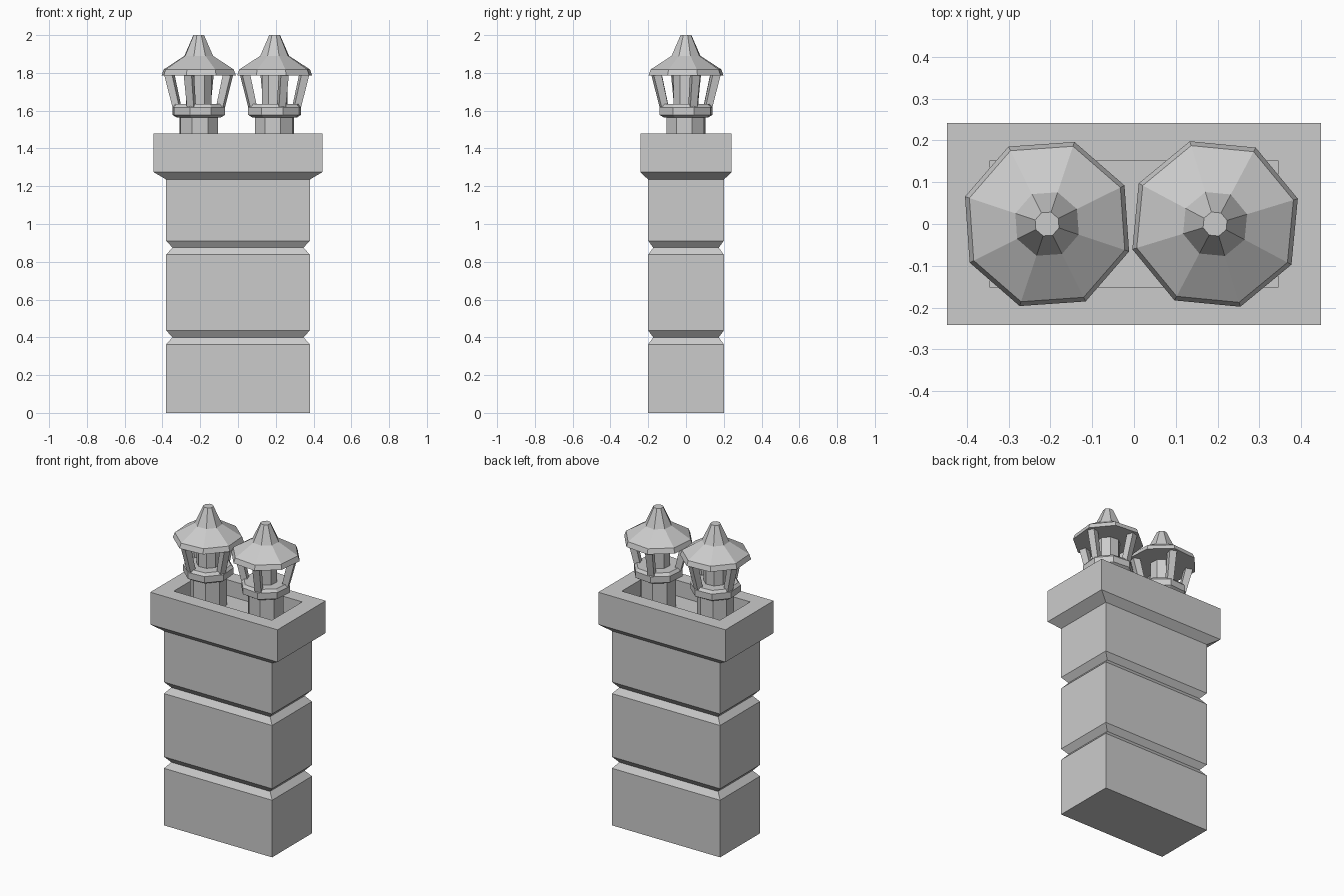
import bpy, bmesh, math
from mathutils import Vector

if "Cube" in bpy.data.objects:
    bpy.data.objects.remove(bpy.data.objects["Cube"])


def loft(name, rings):
    """Skin a list of equal-length rings and cap both ends."""
    bm = bmesh.new()
    loops = [[bm.verts.new(p) for p in ring] for ring in rings]
    n = len(loops[0])
    for a, b in zip(loops, loops[1:]):
        for i in range(n):
            j = (i + 1) % n
            bm.faces.new((a[i], a[j], b[j], b[i]))
    bm.faces.new(loops[0][::-1])
    bm.faces.new(loops[-1])
    bmesh.ops.recalc_face_normals(bm, faces=bm.faces[:])
    mesh = bpy.data.meshes.new(name)
    bm.to_mesh(mesh)
    bm.free()
    obj = bpy.data.objects.new(name, mesh)
    bpy.context.collection.objects.link(obj)
    return obj


def rect(hx, hy, z):
    return [(-hx, -hy, z), (hx, -hy, z), (hx, hy, z), (-hx, hy, z)]


def octagon(cx, r, z, rot):
    return [(cx + r * math.cos(rot + i * math.pi / 4),
             r * math.sin(rot + i * math.pi / 4), z) for i in range(8)]


def turned(name, cx, rot, profile):
    return loft(name, [octagon(cx, r, z, rot) for r, z in profile])


# Stack with two V grooves, flared cap and sunken top
X, Y, G = 0.38, 0.20, 0.033
stack = [(X, Y, 0)]
for z in (0.40, 0.875):
    stack += [(X, Y, z - 0.037), (X - G, Y - G * 0.8, z), (X, Y, z + 0.036)]
stack += [(X, Y, 1.235), (0.447, 0.242, 1.275), (0.447, 0.242, 1.48),
          (0.345, 0.152, 1.48), (0.345, 0.152, 1.38)]
loft("chimney_stack", [rect(*s) for s in stack])

# Two octagonal chimney pots with roofed cowls
for side, cx, deg in (("left", -0.208, -18.5), ("right", 0.194, 17)):
    rot = math.radians(deg)
    turned(side + "_pot", cx, rot,
           [(0.108, 1.375), (0.108, 1.565), (0.125, 1.565), (0.147, 1.578),
            (0.147, 1.618), (0.132, 1.635)])
    turned(side + "_flue", cx, rot, [(0.07, 1.63), (0.07, 1.80)])
    turned(side + "_roof", cx, rot,
           [(0.207, 1.787), (0.196, 1.818), (0.08, 1.89), (0.03, 2.0)])
    # Leaning posts between collar and roof
    for k in range(4):
        a = rot + k * math.pi / 2
        out = Vector((math.cos(a), math.sin(a), 0))
        tan = Vector((-out.y, out.x, 0))
        rings = []
        for r, z, w in ((0.122, 1.62, 0.019), (0.166, 1.80, 0.022)):
            c = Vector((cx, 0, z)) + out * r
            rings.append([c + out * u * w + tan * v * w
                          for u, v in ((-1, -1), (1, -1), (1, 1), (-1, 1))])
        loft(f"{side}_post_{k + 1}", rings)
